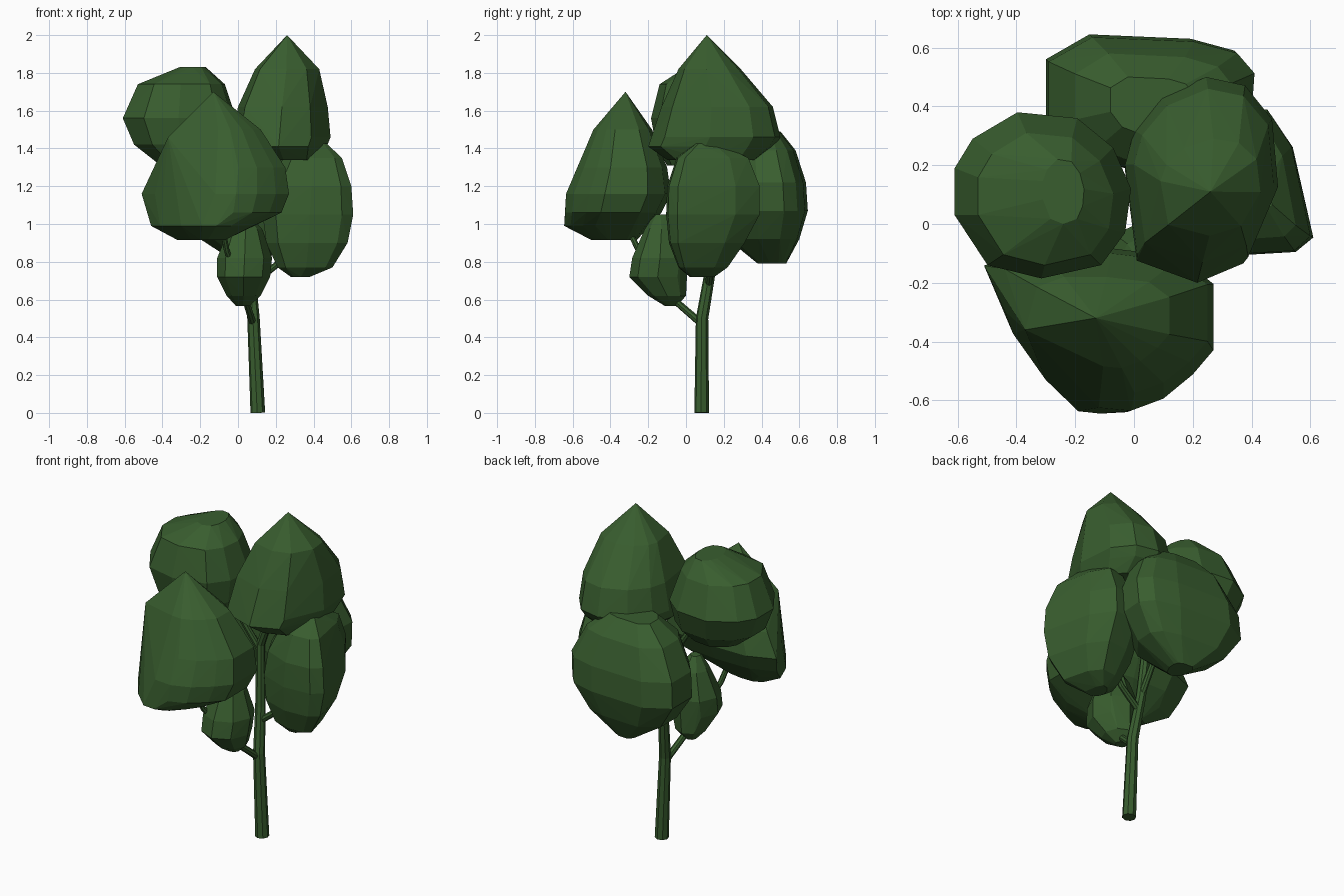
import bpy, bmesh

green = bpy.data.materials.new("leaf_green")
green.diffuse_color = (0.04, 0.11, 0.028, 1)


def clump(name, plan, rings, extra=()):
    """Faceted leaf clump: a plan outline fitted to (z, x0, x1, y0, y1) rings, wrapped in a hull."""
    px, py = [p[0] for p in plan], [p[1] for p in plan]
    bm = bmesh.new()
    for z, x0, x1, y0, y1 in rings:
        for x, y in plan:
            u = (x - min(px)) / (max(px) - min(px))
            v = (y - min(py)) / (max(py) - min(py))
            bm.verts.new((x0 + u * (x1 - x0), y0 + v * (y1 - y0), z))
    for co in extra:
        bm.verts.new(co)
    bmesh.ops.convex_hull(bm, input=bm.verts[:])
    bmesh.ops.delete(bm, geom=[v for v in bm.verts if not v.link_faces], context='VERTS')
    bmesh.ops.recalc_face_normals(bm, faces=bm.faces[:])
    me = bpy.data.meshes.new(name)
    bm.to_mesh(me)
    bm.free()
    me.materials.append(green)
    bpy.context.collection.objects.link(bpy.data.objects.new(name, me))


def limb(name, pts):
    """Tapered eight-sided limb through (x, y, z, radius) points."""
    cu = bpy.data.curves.new(name, 'CURVE')
    cu.dimensions = '3D'
    cu.bevel_depth = 1
    cu.bevel_resolution = 2
    cu.use_fill_caps = True
    sp = cu.splines.new('POLY')
    sp.use_smooth = False
    sp.points.add(len(pts) - 1)
    for p, (x, y, z, r) in zip(sp.points, pts):
        p.co = (x, y, z, 1)
        p.radius = r
    cu.materials.append(green)
    bpy.context.collection.objects.link(bpy.data.objects.new(name, cu))


# Trunk and branches
limb("trunk", [(.105, .083, 0, .039), (.082, .085, .5, .033), (.06, .13, .76, .029),
               (.04, .16, 1.12, .025), (.18, .14, 1.5, .018)])
limb("front_branch", [(.08, .085, .47, .02), (.03, -.1, .63, .018),
                      (-.06, -.25, .86, .016), (-.1, -.36, 1.08, .014)])
limb("right_branch", [(.07, .12, .68, .02), (.2, .13, .78, .017), (.32, .14, .95, .014)])
limb("back_branch", [(.06, .13, .76, .02), (.05, .26, 1.0, .016), (.05, .38, 1.12, .014)])
limb("left_branch", [(.04, .16, 1.08, .02), (-.11, .12, 1.33, .017), (-.25, .1, 1.5, .014)])

# Pointed top clump
clump("top_leaves",
      [(-.03, .2), (.01, -.12), (.22, -.2), (.38, -.13), (.48, .12), (.46, .36),
       (.37, .48), (.24, .51), (.09, .44), (0, .32)],
      [(1.82, .09, .43, -.04, .29), (1.62, 0, .475, -.13, .46),
       (1.46, -.03, .49, -.18, .5), (1.41, -.03, .47, -.2, .47), (1.34, .05, .44, -.1, .38)],
      [(.26, .11, 2.0)])

# Pointed front clump with a slanted underside
clump("front_leaves",
      [(-.51, -.16), (-.44, -.31), (-.28, -.5), (-.12, -.63), (-.01, -.64), (.1, -.6),
       (.2, -.52), (.27, -.44), (.27, -.22), (.15, -.13), (-.1, -.1), (-.35, -.1)],
      [(1.5, -.33, .12, -.49, -.18), (1.3, -.44, .25, -.575, -.1),
       (1.16, -.51, .27, -.635, -.08), (1.06, -.48, .23, -.64, -.13),
       (.99, -.46, .08, -.645, -.2), (.915, -.32, -.07, -.5, -.26)],
      [(-.13, -.32, 1.7), (-.37, -.36, 1.46)])

# Rounded clumps
clump("left_leaves",
      [(-.61, .03), (-.61, .19), (-.55, .29), (-.4, .38), (-.2, .36), (-.08, .26),
       (-.02, .12), (-.04, -.03), (-.12, -.14), (-.32, -.185), (-.5, -.14)],
      [(1.83, -.31, -.17, 0, .22), (1.74, -.53, -.07, -.14, .31),
       (1.56, -.61, -.01, -.185, .38), (1.42, -.55, -.03, -.16, .33),
       (1.31, -.41, -.1, -.1, .2)])
clump("back_leaves",
      [(-.3, .37), (-.3, .56), (-.15, .645), (.2, .63), (.35, .59), (.41, .52),
       (.4, .38), (.25, .22), (0, .18), (-.2, .25)],
      [(1.49, -.08, .2, .3, .5), (1.39, -.2, .33, .2, .58), (1.22, -.29, .41, .18, .635),
       (1.07, -.3, .4, .18, .645), (.92, -.2, .3, .22, .6), (.79, 0, .12, .38, .53)])
clump("right_leaves",
      [(.38, -.1), (.55, -.09), (.61, -.04), (.54, .27), (.45, .4), (.3, .38),
       (.17, .25), (.13, .1), (.2, -.03)],
      [(1.425, .33, .47, .05, .18), (1.35, .24, .55, -.05, .33), (1.2, .16, .6, -.1, .39),
       (1.05, .13, .61, -.105, .39), (.9, .15, .58, -.09, .31), (.77, .21, .5, -.04, .22),
       (.72, .28, .38, .02, .15)])
clump("small_low_leaves",
      [(0, 1), (.7, .7), (1, 0), (.7, -.7), (0, -1), (-.7, -.7), (-1, 0), (-.7, .7)],
      [(1.05, 0, .06, -.17, -.1), (.97, -.05, .13, -.22, -.04), (.82, -.11, .18, -.285, .01),
       (.72, -.11, .17, -.3, 0), (.62, -.06, .12, -.2, 0), (.565, -.01, .06, -.11, -.05)])
